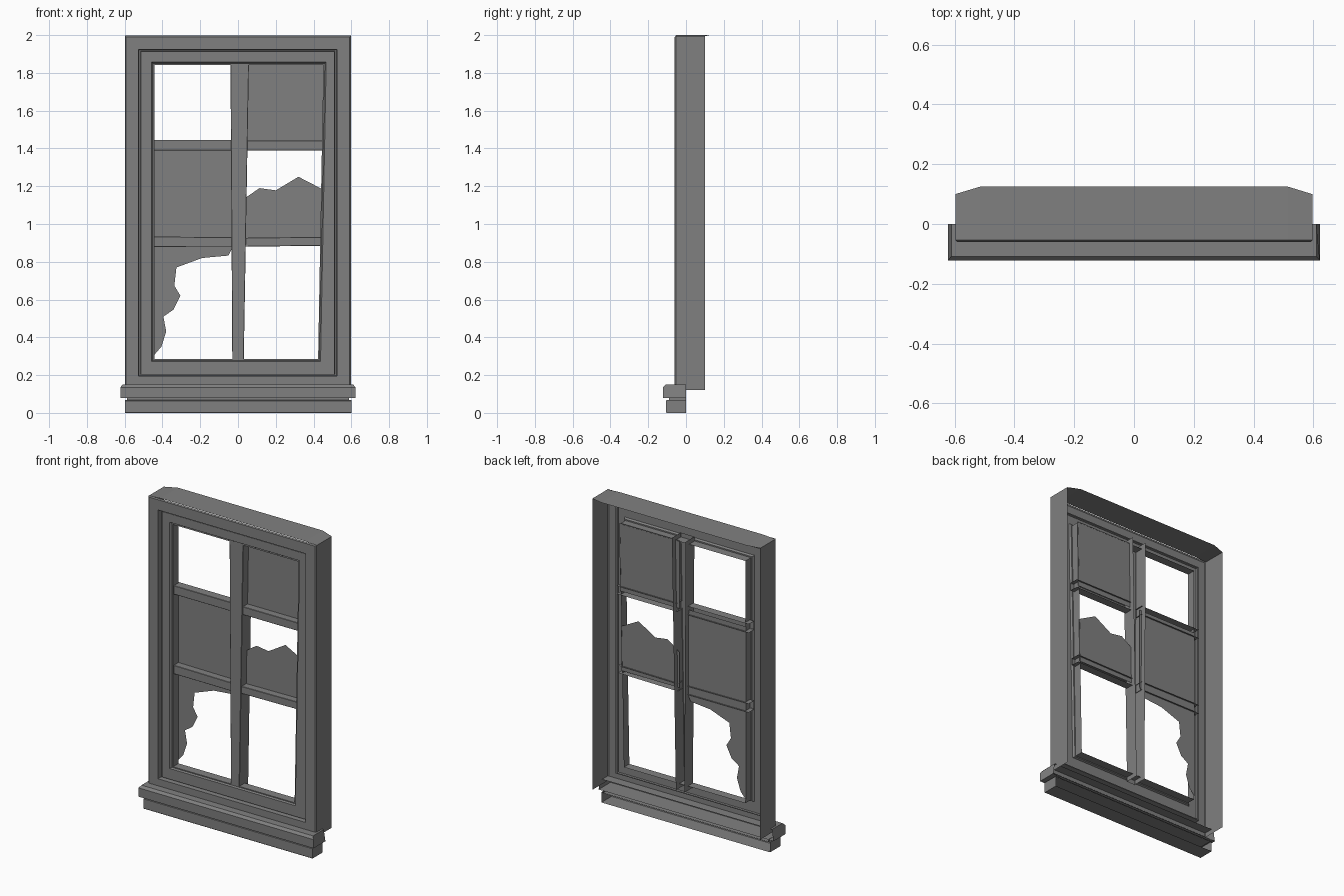
import bpy, bmesh

# Dark grey paint shared by every part
paint = bpy.data.materials.new("dark_grey")
paint.diffuse_color = (0.217, 0.217, 0.217, 1)


def make(name, verts, faces):
    """Mesh object with flat faces and consistent normals."""
    me = bpy.data.meshes.new(name)
    me.from_pydata(verts, [], faces)
    bm = bmesh.new()
    bm.from_mesh(me)
    bmesh.ops.recalc_face_normals(bm, faces=bm.faces)
    bm.to_mesh(me)
    bm.free()
    me.materials.append(paint)
    ob = bpy.data.objects.new(name, me)
    bpy.context.collection.objects.link(ob)
    return ob


def loops_shell(name, loops):
    """Bridge rectangular loops: (y, left, right_top, right_bottom, bottom, top)."""
    verts, faces = [], []
    for y, l, rt, rb, b, t in loops:
        verts += [(l, y, b), (rb, y, b), (rt, y, t), (l, y, t)]
    for i in range(len(loops) - 1):
        for j in range(4):
            k = (j + 1) % 4
            faces.append((4*i + j, 4*i + k, 4*i + 4 + k, 4*i + 4 + j))
    return make(name, verts, faces)


def channel(name, a0, a1, b0, b1, front, back, bev=0.002):
    """Open-backed bar. a0-a1 is one edge, b0-b1 the opposite edge, as (x, z)."""
    def mix(p, q, d):
        n = ((q[0] - p[0])**2 + (q[1] - p[1])**2) ** 0.5
        return (p[0] + (q[0] - p[0]) * d / n, p[1] + (q[1] - p[1]) * d / n)
    verts = []
    for p, q in ((a0, b0), (a1, b1)):
        pi, qi = mix(p, q, bev), mix(q, p, bev)
        for (x, z), y in ((p, back), (p, front + bev), (pi, front),
                          (qi, front), (q, front + bev), (q, back)):
            verts.append((x, y, z))
    return make(name, verts, [(i, i + 1, i + 7, i + 6) for i in range(5)])


def board(name, x0, x1, profile, taper=0.0):
    """Extrude an open (y, z) profile along x, close the ends, clip the top corners."""
    n = len(profile)
    top = max(z for y, z in profile)
    verts = [(x + (s * taper if z == top else 0), y, z)
             for x, s in ((x0, 1), (x1, -1)) for y, z in profile]
    faces = [(i, i + 1, n + i + 1, n + i) for i in range(n - 1)]
    faces += [tuple(range(n)), tuple(range(n, 2 * n))]
    return make(name, verts, faces)


def pane(name, outline, y=0.025):
    return make(name, [(x, y, z) for x, z in outline], [tuple(range(len(outline)))])


# Outer casing: side walls and the top board with clipped rear corners
L, R, F = -0.598, 0.597, -0.054
make("casing_sides",
     [(x, y, z) for x in (L, R) for y in (F, 0.10) for z in (0.12, 1.994)],
     [(0, 1, 3, 2), (4, 5, 7, 6)])
make("casing_top",
     [(L, F, 1.994), (-0.515, F, 2.0), (0.515, F, 2.0), (R, F, 1.994),
      (R, 0.10, 1.994), (0.515, 0.125, 2.0), (-0.515, 0.125, 2.0), (L, 0.10, 1.994)],
     [(0, 1, 6, 7), (1, 2, 5, 6), (2, 3, 4, 5)])

# Front trim, groove, sash and slightly skewed reveal
loops_shell("frame_front", [
    (-0.054, L, R, R, 0.12, 1.997),
    (-0.060, -0.592, 0.591, 0.591, 0.126, 1.990),
    (-0.060, -0.527, 0.524, 0.524, 0.195, 1.924),
    (-0.030, -0.525, 0.521, 0.521, 0.197, 1.921),
    (-0.030, -0.516, 0.513, 0.513, 0.202, 1.915),
    (-0.042, -0.513, 0.510, 0.510, 0.204, 1.912),
    (-0.042, -0.459, 0.467, 0.437, 0.273, 1.857),
    (-0.030, -0.450, 0.460, 0.430, 0.278, 1.850),
    (-0.030, -0.441, 0.452, 0.424, 0.284, 1.842),
    (0.026, -0.441, 0.452, 0.424, 0.284, 1.842)])

# Warped muntins
channel("vertical_muntin", (-0.030, 0.255), (-0.040, 1.87),
        (0.030, 0.255), (0.058, 1.87), -0.03, 0.06)
channel("upper_left_muntin", (-0.47, 1.390), (-0.03, 1.390),
        (-0.47, 1.446), (-0.03, 1.446), -0.022, 0.035)
channel("upper_right_muntin", (0.04, 1.390), (0.47, 1.390),
        (0.04, 1.442), (0.47, 1.442), -0.022, 0.035)
channel("lower_left_muntin", (-0.47, 0.878), (-0.03, 0.877),
        (-0.47, 0.934), (-0.03, 0.930), -0.022, 0.035)
channel("lower_right_muntin", (0.035, 0.880), (0.46, 0.885),
        (0.035, 0.927), (0.46, 0.932), -0.022, 0.035)

# Whole panes
pane("upper_right_glass", [(0.03, 1.41), (0.452, 1.41), (0.456, 1.847), (0.03, 1.847)])
pane("middle_left_glass", [(-0.445, 0.90), (-0.02, 0.90), (-0.02, 1.42), (-0.445, 1.42)])

# Broken panes
pane("middle_right_broken_glass", [
    (0.03, 0.90), (0.44, 0.90), (0.445, 1.185), (0.32, 1.25),
    (0.20, 1.178), (0.114, 1.19), (0.05, 1.146), (0.03, 1.13)])
pane("lower_left_broken_glass", [
    (-0.445, 0.90), (-0.02, 0.90), (-0.035, 0.865), (-0.05, 0.833), (-0.19, 0.82),
    (-0.326, 0.77), (-0.337, 0.674), (-0.305, 0.62), (-0.342, 0.546),
    (-0.395, 0.51), (-0.38, 0.43), (-0.406, 0.35), (-0.445, 0.305)])

# Sill with chamfered nose, recessed strip and apron, all open at the back
board("sill", -0.623, 0.622, [
    (0, 0.078), (-0.121, 0.078), (-0.122, 0.135), (-0.108, 0.15), (0, 0.15)], 0.012)
board("sill_strip", -0.587, 0.587, [(0, 0.062), (-0.09, 0.062), (-0.09, 0.08), (0, 0.08)])
board("sill_apron", -0.598, 0.602, [
    (0, 0), (-0.102, 0), (-0.105, 0.003), (-0.105, 0.064), (-0.102, 0.067), (0, 0.067)])
